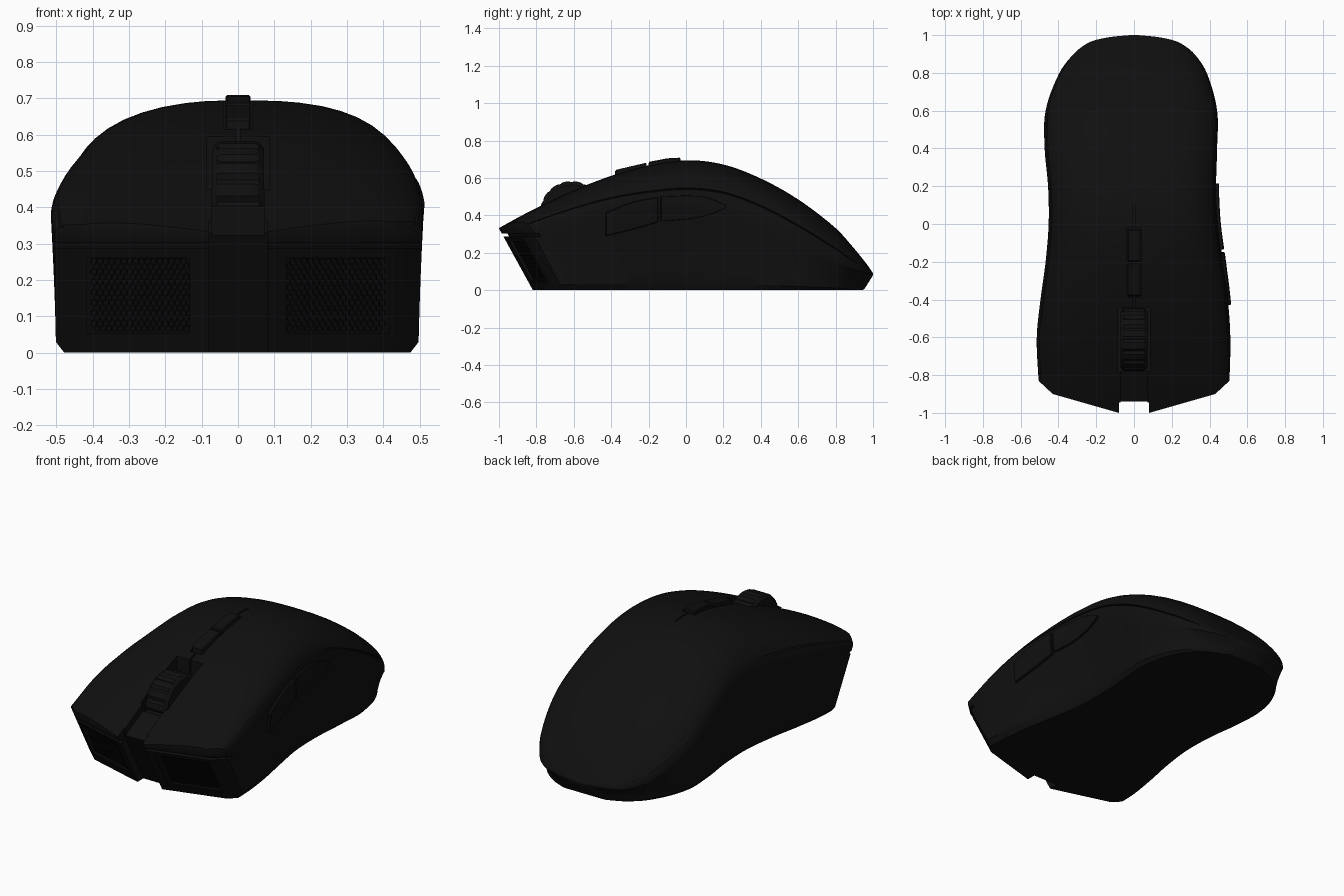
import bpy, bmesh
from math import sin, cos, pi

if "Cube" in bpy.data.objects:
    bpy.data.objects.remove(bpy.data.objects["Cube"])

black = bpy.data.materials.new("matte_black")
black.diffuse_color = (0.005, 0.005, 0.005, 1)
black.use_nodes = True
black.node_tree.nodes["Principled BSDF"].inputs["Base Color"].default_value = black.diffuse_color


def make(name, verts=(), faces=(), hull=False):
    bm = bmesh.new()
    vs = [bm.verts.new(v) for v in verts]
    for f in faces:
        bm.faces.new([vs[i] for i in f])
    if hull:
        bmesh.ops.convex_hull(bm, input=vs)
    bmesh.ops.remove_doubles(bm, verts=bm.verts, dist=1e-4)
    bmesh.ops.recalc_face_normals(bm, faces=bm.faces)
    me = bpy.data.meshes.new(name)
    bm.to_mesh(me)
    bm.free()
    ob = bpy.data.objects.new(name, me)
    bpy.context.collection.objects.link(ob)
    me.materials.append(black)
    return ob


def activate(ob):
    bpy.ops.object.select_all(action='DESELECT')
    ob.select_set(True)
    bpy.context.view_layer.objects.active = ob


def smooth(ob, angle=0.5):
    activate(ob)
    for m in list(ob.modifiers):
        bpy.ops.object.modifier_apply(modifier=m.name)
    bpy.ops.object.shade_smooth_by_angle(angle=angle)


def slab(name, x0, x1, yz):
    """Convex side profile stretched from x0 to x1."""
    return make(name, [(x, y, z) for x in (x0, x1) for y, z in yz], hull=True)


def prism(name, poly, levels):
    """Plan outline stacked through levels of (z, y shift)."""
    n = len(poly)
    v = [(x, y + dy, z) for z, dy in levels for x, y in poly]
    f = [(k*n+i, k*n+(i+1) % n, (k+1)*n+(i+1) % n, (k+1)*n+i)
         for k in range(len(levels)-1) for i in range(n)]
    f += [tuple(range(n)), tuple(range(len(v)-n, len(v)))]
    return make(name, v, f)


def curve(pts, y):
    """Smooth interpolation through (y, value) points."""
    y = min(max(y, pts[0][0]), pts[-1][0])
    i = max(k for k in range(len(pts)-1) if pts[k][0] <= y)

    def slope(k):
        a, b = pts[max(k-1, 0)], pts[min(k+1, len(pts)-1)]
        return (b[1]-a[1]) / (b[0]-a[0])
    (ya, a), (yb, b) = pts[i], pts[i+1]
    h = yb-ya
    t = (y-ya)/h
    return ((2*t**3-3*t*t+1)*a + (t**3-2*t*t+t)*h*slope(i)
            + (3*t*t-2*t**3)*b + (t**3-t*t)*h*slope(i+1))


# Body stations: y, left width, right width, top z, widest z, base ratio
STATIONS = [(-1.05, .49, .49, .305, .26, .98), (-.83, .505, .505, .425, .32, .98),
            (-.6, .515, .51, .535, .38, .97), (-.4, .495, .497, .612, .42, .95),
            (-.2, .468, .472, .668, .44, .92), (0, .452, .445, .695, .45, .90),
            (.2, .455, .435, .672, .43, .91), (.4, .473, .44, .597, .36, .93),
            (.6, .468, .44, .485, .26, .94), (.8, .395, .385, .332, .155, .89),
            (.9, .32, .32, .222, .11, .76), (.95, .258, .258, .16, .095, .5),
            (.975, .2, .2, .128, .09, .45), (.992, .11, .11, .102, .088, .5),
            (1, .02, .02, .09, .086, .6)]
left, right, top, edge, ratio = [[(s[0], s[k]) for s in STATIONS] for k in range(1, 6)]
POWER = {-1: 2.3, 1: 2.7}


def width(s, y):
    return curve(right if s > 0 else left, y)


def floor_z(y):
    return max(0, (y-.95)/.05) * .08


def lower_x(s, y, t):
    r = curve(ratio, y)
    return width(s, y) * (r + (1-r) * t**1.5)


def side_x(s, y, z):
    e = curve(edge, y)
    if z < e:
        return lower_x(s, y, z/e)
    n = POWER[s]
    return width(s, y) * max(0, 1-((z-e)/(curve(top, y)-e))**n)**(1/n)


def half_section(s, y):
    w, e, h, f = width(s, y), curve(edge, y), curve(top, y), floor_z(y)
    n, g = POWER[s], .010 * min(1, max(0, (.95-y)/.1))
    pts = [(lower_x(s, y, 0)*.955, f)]
    for t in (.08, .25, .45, .65, .85):
        pts.append((lower_x(s, y, t), f+(e-f)*t))
    # panel seam is one indented row
    for a in (0, .06, .14, .21, .25, .27, .29, .34, .44, .56, .7, .85, 1, 1.15, 1.3, 1.42):
        pts.append((w*cos(a)**(2/n) * (1-(g/.45 if a == .27 else 0)), e+(h-e)*sin(a)**(2/n)))
    return [(s*x, y, z) for x, z in pts]


# Main shell
verts, M = [], 64
for i in range(M+1):
    y = 1-2.05*(i/M)**1.6
    ring = half_section(-1, y) + [(0, y, curve(top, y))] + half_section(1, y)[::-1]
    verts += ring
N = len(ring)
faces = [(i*N+j, i*N+(j+1) % N, (i+1)*N+(j+1) % N, (i+1)*N+j) for i in range(M) for j in range(N)]
faces += [tuple(range(N)), tuple(range(M*N, M*N+N))]
body = make("mouse_shell", verts, faces)


# Sloping V-shaped front wall, x >= 0 coordinates mirrored by s
def wall(s, x, z, d):
    return (s*x, -1+(x-.08)*.286+(.33-z)*.55+d, z)


def wall_block(name, s, x0, x1, z0, z1, d0, d1):
    return make(name, [wall(s, x, z, d) for x in (x0, x1) for z in (z0, z1) for d in (d0, d1)], hull=True)


nose = [(.08, -1), (.43, -.9), (.5, -.835), (.7, -.6), (.7, -1.6)]
nose = nose + [(-x, y) for x, y in nose[::-1]]
notch = [(-.08, -1.5), (.08, -1.5), (.08, -.945), (-.08, -.945)]
rake = [(-.1, .2365), (.33, 0), (.9, 0)]
cutters = [
    prism("cut_nose", nose, rake),
    prism("cut_button_gap", nose, [(.286, .055), (.302, .046)]),
    prism("cut_notch", notch, rake),
    slab("cut_channel", -.072, .072, [(-1.1, .24), (-.7, .445), (-.7, .9), (-1.1, .9)]),
    slab("cut_wheel", -.085, .085, [(-.78, .25), (-.445, .25), (-.445, .9), (-.78, .9)]),
    slab("cut_top_buttons", -.04, .04, [(-.39, .57), (-.02, .57), (-.02, .9), (-.39, .9)]),
    slab("cut_split", -.005, .005, [(-.47, .5), (-.37, .56), (-.37, .9), (-.47, .9)]),
    slab("cut_rear_split", -.004, .004, [(-.03, .675), (.1, .675), (.1, .9), (-.03, .9)]),
]
cutters += [wall_block("cut_grille", s, .12, .43, .04, .275, -.08, .035) for s in (-1, 1)]
for c in cutters:
    c.hide_render = True
    m = body.modifiers.new(c.name, 'BOOLEAN')
    m.operation, m.object, m.solver = 'DIFFERENCE', c, 'EXACT'
smooth(body)
for c in cutters:
    bpy.data.objects.remove(c)

# Front grilles: frame bars and honeycomb mesh
R = .0095
for s, side in ((-1, "left"), (1, "right")):
    for k, b in enumerate([(.12, .43, .04, .054), (.12, .43, .261, .275),
                           (.12, .134, .054, .261), (.416, .43, .054, .261)]):
        wall_block(f"{side}_grille_frame_{k}", s, *b, .004, .034)
    v, f = [], []
    for r in range(14):
        for c in range(16):
            x, z = .142+(c+.5*(r % 2))*R*1.732, .066+r*R*1.5
            f.append(tuple(range(len(v), len(v)+6)))
            v += [wall(s, x+R*sin(a*pi/3), z+R*cos(a*pi/3), .018) for a in range(6)]
    mesh = make(side+"_grille_mesh", v, f)
    mesh.modifiers.new("wire", 'WIREFRAME').thickness = .005

# Scroll wheel with grooved tread
v, S = [], 64
rows = [(-.072, .12), (-.072, .147), (-.058, .163), (-.048, .168),
        (.048, .168), (.058, .163), (.072, .147), (.072, .12)]
for x, r in rows:
    for k in range(S):
        q = r-.012 if abs(x) < .05 and k % 4 == 0 else r
        v.append((x, -.612+q*cos(2*pi*k/S), .415+q*sin(2*pi*k/S)))
f = [(i*S+k, i*S+(k+1) % S, (i+1)*S+(k+1) % S, (i+1)*S+k) for i in range(len(rows)-1) for k in range(S)]
f += [tuple(range(S)), tuple(range(len(v)-S, len(v)))]
smooth(make("scroll_wheel", v, f))

# Two small buttons behind the wheel
for name, yz in (("front_top_button", [(-.385, .56), (-.21, .56), (-.21, .682), (-.378, .643)]),
                 ("rear_top_button", [(-.2, .56), (-.025, .56), (-.03, .709), (-.1, .705), (-.2, .686)])):
    b = slab(name, -.035, .035, yz)
    b.modifiers.new("bevel", 'BEVEL').width = .005
    smooth(b)

# Side buttons following the right flank: lower and upper edge curves
for name, low, high in (
        ("front_side_button", [(-.43, .29), (-.29, .325), (-.15, .365)], [(-.43, .415), (-.29, .47), (-.15, .497)]),
        ("rear_side_button", [(-.135, .37), (.03, .385), (.14, .41), (.215, .443)],
         [(-.135, .5), (.03, .504), (.12, .492), (.215, .453)])):
    a, b, n, v = low[0][0], low[-1][0], 16, []
    for i in range(n+1):
        y = a+(b-a)*i/n
        lo, hi = curve(low, y), curve(high, y)
        for j in range(7):
            z = lo+(hi-lo)*j/6
            v.append((side_x(1, y, z)+.002, y, z))
    f = [(i*7+j, i*7+j+1, i*7+j+8, i*7+j+7) for i in range(n) for j in range(6)]
    ob = make(name, v, f)
    m = ob.modifiers.new("thick", 'SOLIDIFY')
    m.thickness, m.offset = .026, 0
    ob.modifiers.new("bevel", 'BEVEL').width = .004
    smooth(ob)
